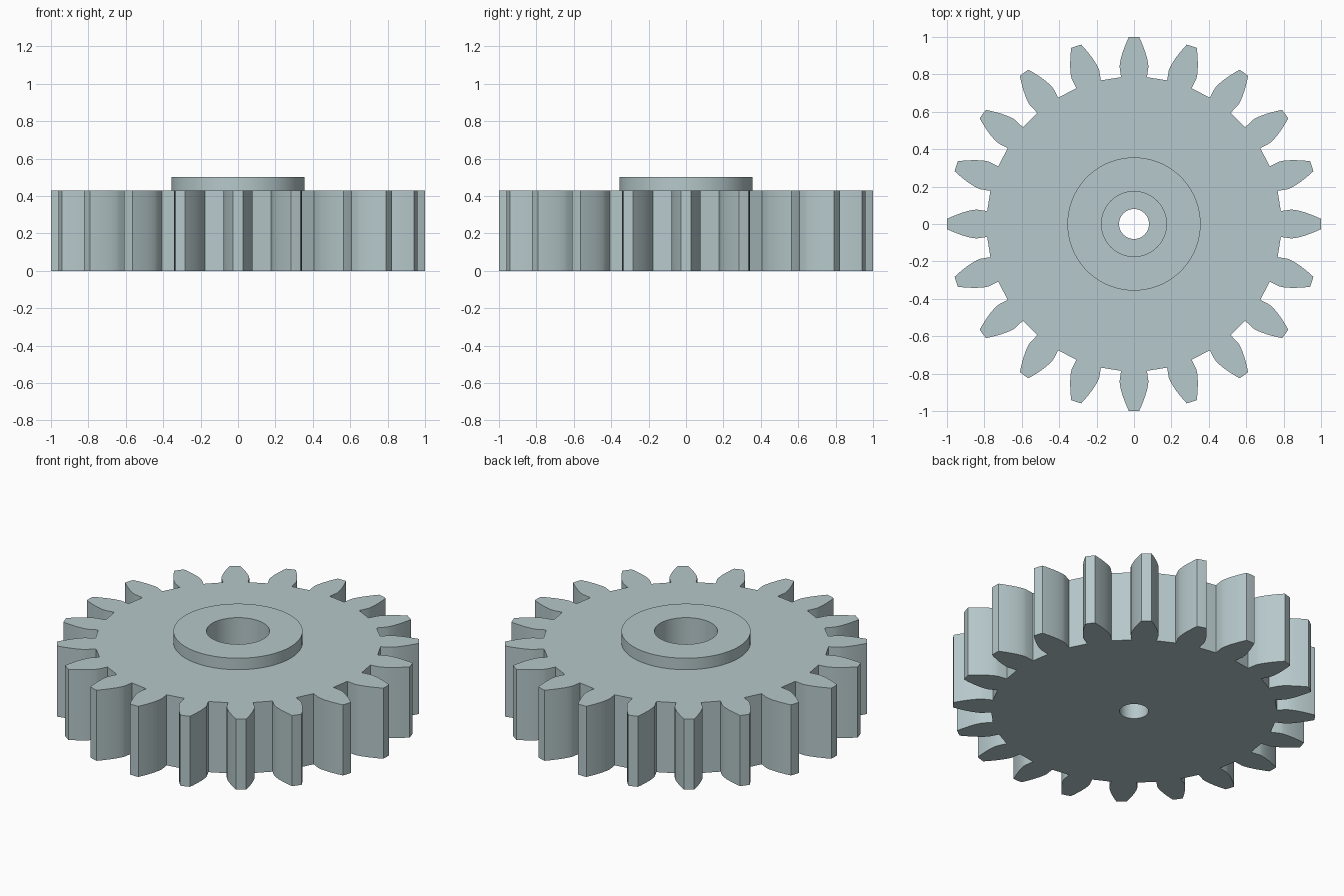
import bpy, bmesh, math
from mathutils import Matrix, Vector

cube = bpy.data.objects.get("Cube")
if cube:
    bpy.data.objects.remove(cube, do_unlink=True)

TEETH = 20
GEAR_TOP = 0.43
HUB_TOP = 0.50

steel = bpy.data.materials.new("pale_grey_green")
COLOUR = (0.47, 0.58, 0.595, 1)
steel.diffuse_color = COLOUR
steel.use_nodes = True
steel.node_tree.nodes["Principled BSDF"].inputs["Base Color"].default_value = COLOUR


def prism(name, outline, z0, z1):
    """Extrude a closed xy outline from z0 to z1."""
    bm = bmesh.new()
    face = bm.faces.new([bm.verts.new((x, y, z0)) for x, y in outline])
    new = bmesh.ops.extrude_face_region(bm, geom=[face])["geom"]
    verts = [v for v in new if isinstance(v, bmesh.types.BMVert)]
    bmesh.ops.translate(bm, verts=verts, vec=(0, 0, z1 - z0))
    bmesh.ops.recalc_face_normals(bm, faces=bm.faces)
    mesh = bpy.data.meshes.new(name)
    bm.to_mesh(mesh)
    bm.free()
    mesh.materials.append(steel)
    obj = bpy.data.objects.new(name, mesh)
    bpy.context.collection.objects.link(obj)
    return obj


def circle(radius, count=96):
    steps = [math.tau * i / count for i in range(count)]
    return [(radius * math.cos(a), radius * math.sin(a)) for a in steps]


def combine(target, tool, operation):
    """Apply a boolean and discard the tool."""
    tool.hide_render = True
    bpy.context.view_layer.objects.active = target
    mod = target.modifiers.new(operation, "BOOLEAN")
    mod.operation = operation
    mod.solver = "EXACT"
    mod.object = tool
    bpy.ops.object.modifier_apply(modifier=mod.name)
    bpy.data.objects.remove(tool, do_unlink=True)


# Tooth flank: distance along the tooth, half width
flank = [(0.785, 0.069), (0.84, 0.077), (0.86, 0.0755), (0.89, 0.069),
         (0.92, 0.06), (0.95, 0.049), (0.975, 0.039), (0.999, 0.028)]
tooth = [(r, -w) for r, w in flank] + [(1, 0)] + [(r, w) for r, w in reversed(flank)]
outline = []
for i in range(TEETH):
    turn = Matrix.Rotation(math.tau * i / TEETH, 2)
    outline += [tuple(turn @ Vector(p)) for p in tooth]

# Toothed wheel with raised hub
gear = prism("spur_gear", outline, 0, GEAR_TOP)
combine(gear, prism("hub", circle(0.356), 0.3, HUB_TOP), "UNION")

# Wide counterbore from above, narrow shaft hole right through
combine(gear, prism("counterbore_cutter", circle(0.174), 0.2, 0.7), "DIFFERENCE")
combine(gear, prism("shaft_cutter", circle(0.08, 64), -0.2, 0.7), "DIFFERENCE")

bpy.ops.object.select_all(action="DESELECT")
gear.select_set(True)
bpy.context.view_layer.objects.active = gear
bpy.ops.object.shade_smooth_by_angle(angle=math.radians(25))
